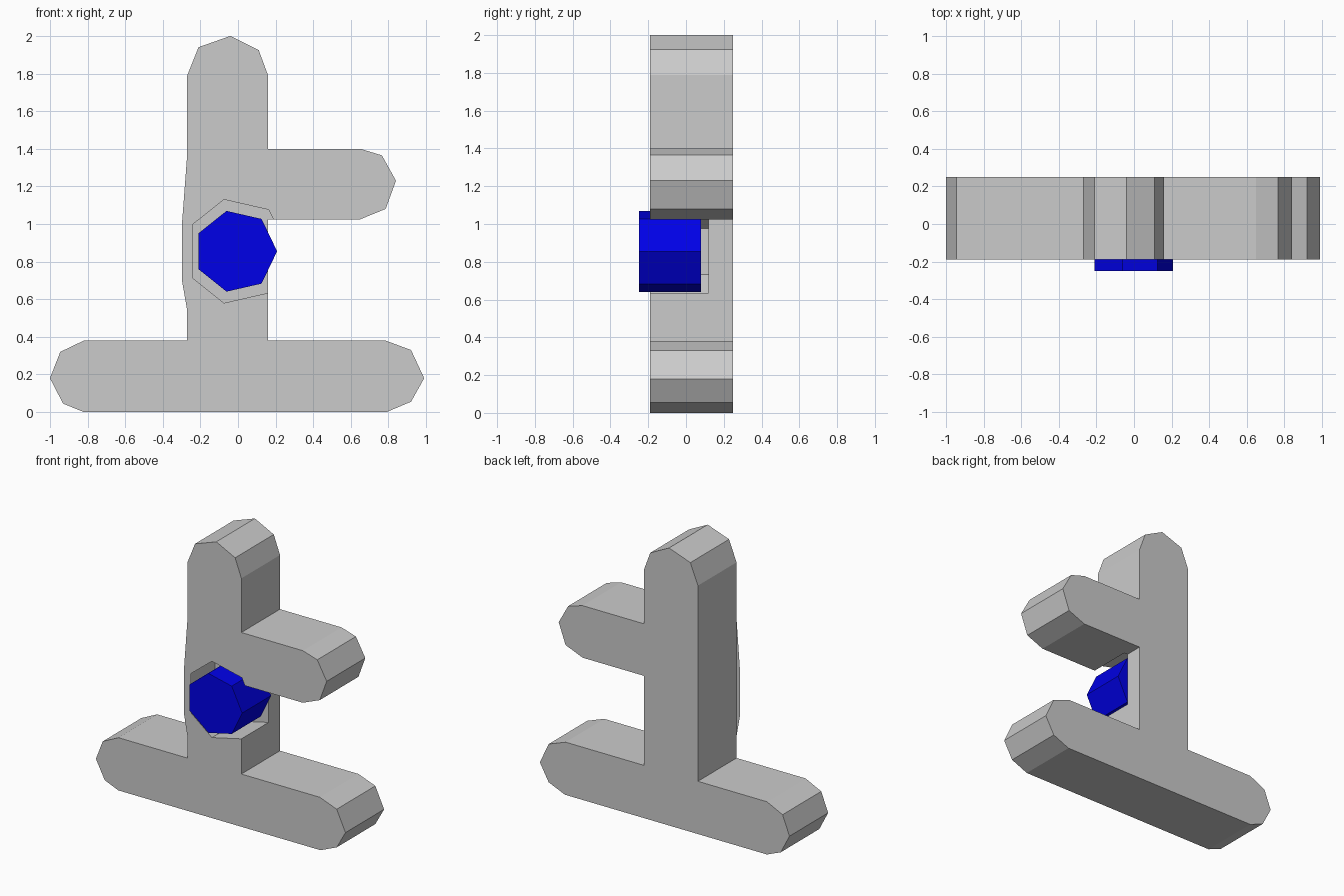
import bpy, bmesh, math

if "Cube" in bpy.data.objects:
    bpy.data.objects.remove(bpy.data.objects["Cube"])


def prism(name, profile, y0, y1):
    """Extrude an (x, z) outline from y0 to y1; equal values give a flat plate."""
    bm = bmesh.new()
    face = bm.faces.new([bm.verts.new((x, y0, z)) for x, z in profile])
    if y1 != y0:
        ext = bmesh.ops.extrude_face_region(bm, geom=[face], use_keep_orig=True)
        verts = [g for g in ext["geom"] if isinstance(g, bmesh.types.BMVert)]
        bmesh.ops.translate(bm, verts=verts, vec=(0, y1 - y0, 0))
        bmesh.ops.recalc_face_normals(bm, faces=bm.faces[:])
    mesh = bpy.data.meshes.new(name)
    bm.to_mesh(mesh)
    bm.free()
    obj = bpy.data.objects.new(name, mesh)
    bpy.context.collection.objects.link(obj)
    return obj


def heptagon(radius, cx=-0.012, cz=0.855):
    steps = [2 * math.pi * i / 7 for i in range(7)]
    return [(cx + radius * math.cos(a), cz + radius * math.sin(a)) for a in steps]


FRONT, BACK = -0.19, 0.25

# Body: base bar, upright and side arm in one outline
outline = [
    (-0.82, 0.0), (0.79, 0.0), (0.92, 0.055), (0.99, 0.18), (0.92, 0.33), (0.785, 0.38),
    (0.16, 0.38), (0.16, 1.025),
    (0.65, 1.025), (0.785, 1.08), (0.84, 1.23), (0.765, 1.365), (0.65, 1.4),
    (0.16, 1.4), (0.16, 1.79), (0.11, 1.925), (-0.04, 2.0), (-0.21, 1.94), (-0.27, 1.79),
    (-0.27, 0.38), (-0.82, 0.38), (-0.945, 0.32), (-1.0, 0.18), (-0.93, 0.045),
]
body = prism("body", outline, FRONT, BACK)

# Seven-sided pocket, open at the front and right
cutter = prism("pocket_cutter", heptagon(0.282), FRONT - 0.2, 0.12)
cutter.hide_render = True
mod = body.modifiers.new("pocket", "BOOLEAN")
mod.operation = "DIFFERENCE"
mod.solver = "EXACT"
mod.object = cutter
bpy.context.view_layer.objects.active = body
bpy.ops.object.modifier_apply(modifier=mod.name)
bpy.data.objects.remove(cutter)

# Thin lip bulging past the left edge of the front face
lip = [(-0.27, 0.54), (-0.24, 0.71), (-0.24, 1.0), (-0.27, 1.37), (-0.298, 1.0), (-0.298, 0.7)]
prism("pocket_lip", lip, FRONT - 0.001, FRONT - 0.001)

# Blue plug in the pocket
plug = prism("plug", heptagon(0.22), -0.25, 0.08)
blue = bpy.data.materials.new("blue")
blue.diffuse_color = (0.0, 0.0, 0.8, 1.0)
blue.use_nodes = True
blue.node_tree.nodes["Principled BSDF"].inputs["Base Color"].default_value = blue.diffuse_color
plug.data.materials.append(blue)
